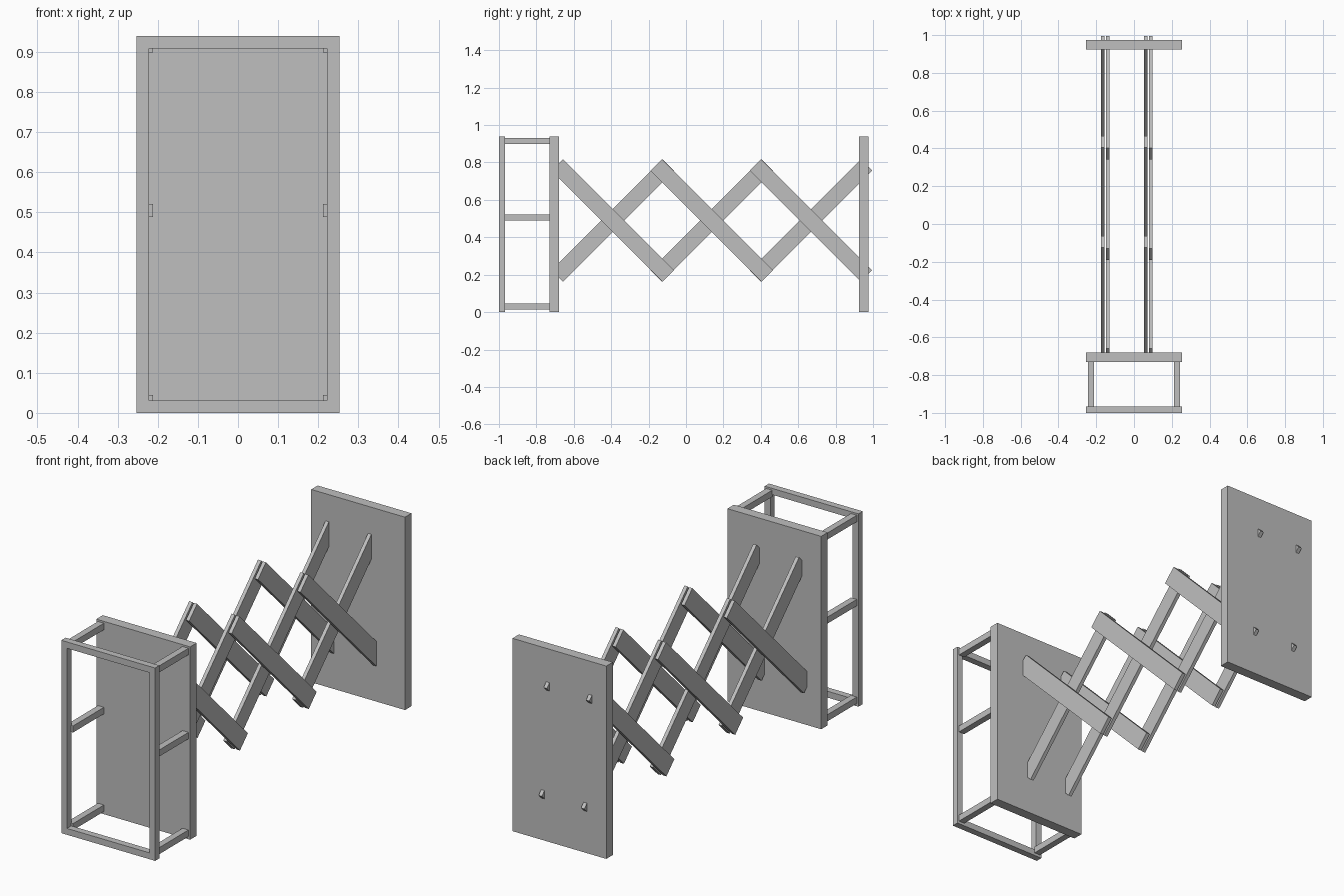
import bpy
import math

# Remove the default cube only
cube = bpy.data.objects.get("Cube")
if cube:
    bpy.data.objects.remove(cube, do_unlink=True)

# Single flat colour
grey = bpy.data.materials.new("light_grey")
grey.use_nodes = True
colour = (0.52, 0.52, 0.52, 1.0)
grey.diffuse_color = colour
grey.node_tree.nodes["Principled BSDF"].inputs["Base Color"].default_value = colour


def box(name, centre, size, tilt=0.0):
    """Box with a size in x, y, z, tilted about the x axis."""
    bpy.ops.mesh.primitive_cube_add(size=1, location=centre)
    obj = bpy.context.object
    obj.name = name
    for v in obj.data.vertices:
        v.co = [c * s for c, s in zip(v.co, size)]
    obj.rotation_euler.x = tilt
    obj.data.materials.append(grey)
    return obj


WIDTH, HEIGHT, RAIL = 0.506, 0.94, 0.031
MID_Z = HEIGHT / 2

# Mounting panels
box("front_panel", (0, -0.705, MID_Z), (WIDTH, 0.05, HEIGHT))
box("back_panel", (0, 0.95, MID_Z), (WIDTH, 0.05, HEIGHT))

# Open rectangular frame at the front
FRAME_Y = -0.9835
for side, s in (("left", 1), ("right", -1)):
    box(f"frame_post_{side}", (s * (WIDTH - RAIL) / 2, FRAME_Y, MID_Z),
        (RAIL, 0.033, HEIGHT))
    # Struts joining the frame to the front panel
    for level, z in (("lower", 0.029), ("middle", 0.505), ("upper", 0.915)):
        box(f"strut_{level}_{side}", (s * 0.228, -0.848, z), (0.032, 0.24, 0.032))
for level, z in (("bottom", RAIL / 2), ("top", HEIGHT - RAIL / 2)):
    box(f"frame_rail_{level}", (0, FRAME_Y, z), (WIDTH - 2 * RAIL, 0.033, RAIL))

# Two scissor linkages of three crossed bar pairs
BAR = (0.018, 0.84, 0.086)
for side, x in (("right", -0.153), ("left", 0.076)):
    for i in range(3):
        y = -0.392 + 0.53 * i
        box(f"rising_bar_{side}_{i + 1}", (x - 0.0135, y, 0.49), BAR, math.pi / 4)
        box(f"falling_bar_{side}_{i + 1}", (x + 0.0135, y, 0.49), BAR, -math.pi / 4)
